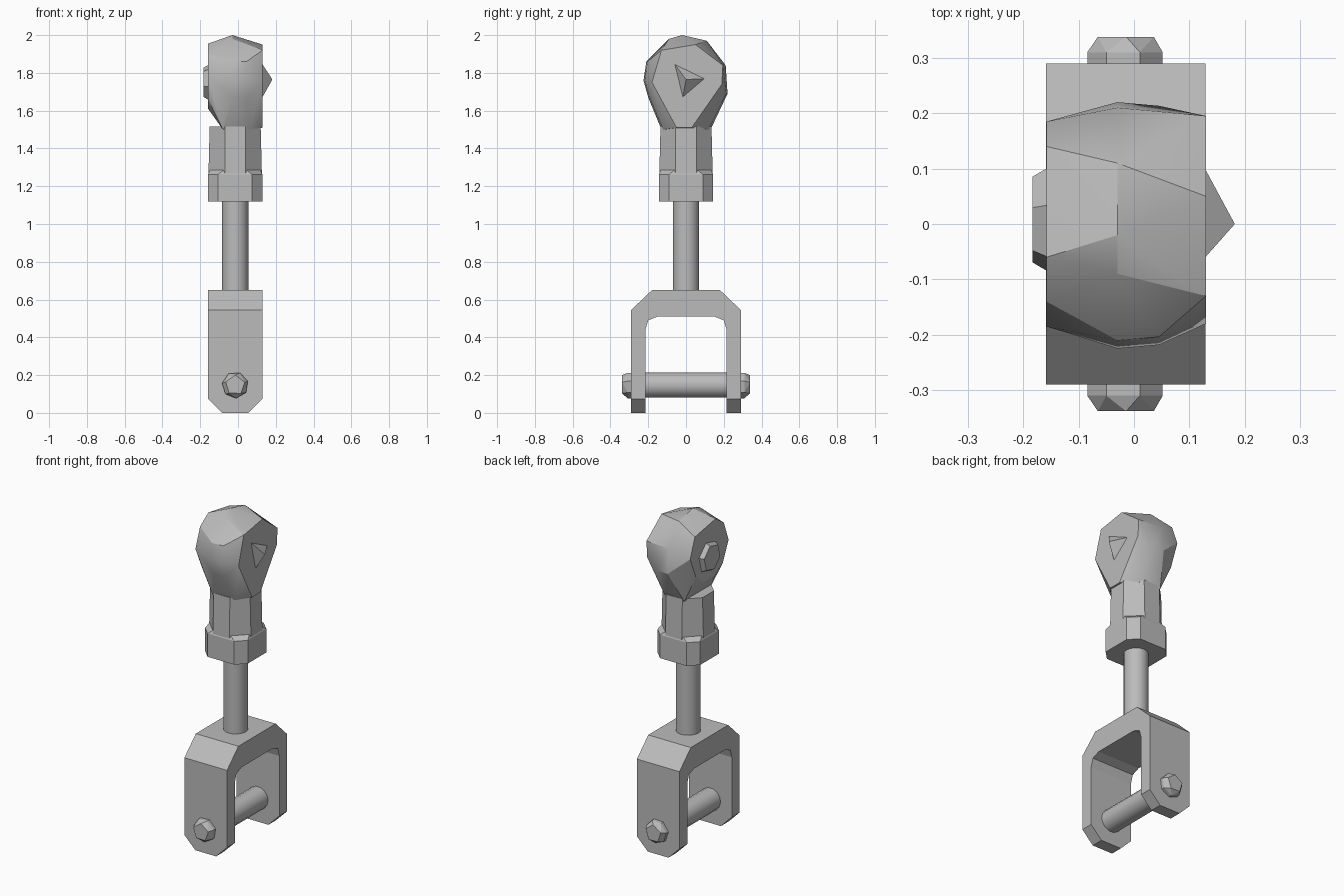
import bpy, bmesh, math
from mathutils import Vector, Matrix

if "Cube" in bpy.data.objects:
    bpy.data.objects.remove(bpy.data.objects["Cube"], do_unlink=True)

CX = -0.015  # shaft axis

metal = bpy.data.materials.new("grey_metal")
metal.use_nodes = True
GREY = (0.5, 0.5, 0.5, 1)
metal.diffuse_color = GREY
metal.node_tree.nodes["Principled BSDF"].inputs["Base Color"].default_value = GREY


def finish(name, bm, smooth=None):
    bmesh.ops.recalc_face_normals(bm, faces=bm.faces)
    mesh = bpy.data.meshes.new(name)
    bm.to_mesh(mesh)
    bm.free()
    mesh.materials.append(metal)
    ob = bpy.data.objects.new(name, mesh)
    bpy.context.collection.objects.link(ob)
    if smooth:
        bpy.ops.object.select_all(action="DESELECT")
        ob.select_set(True)
        bpy.context.view_layer.objects.active = ob
        bpy.ops.object.shade_smooth_by_angle(angle=math.radians(smooth))
    return ob


def hull(name, points, smooth=None):
    bm = bmesh.new()
    for p in points:
        bm.verts.new(p)
    res = bmesh.ops.convex_hull(bm, input=bm.verts)
    loose = {v for v in res["geom_interior"] + res["geom_unused"]
             if isinstance(v, bmesh.types.BMVert)}
    bmesh.ops.delete(bm, geom=list(loose), context="VERTS")
    bmesh.ops.dissolve_limit(bm, angle_limit=0.02, verts=bm.verts, edges=bm.edges)
    return finish(name, bm, smooth)


def circle(r, n, turn=0.0):
    return [(r * math.cos(math.tau * i / n + turn), r * math.sin(math.tau * i / n + turn))
            for i in range(n)]


def cut_corner_square(half, flat):
    return [(sx * a, sy * b) for a, b in ((half, flat), (flat, half))
            for sx in (-1, 1) for sy in (-1, 1)]


# Clevis fork: arch profile extruded across x, foot corners cut off
half = [(0.29, 0), (0.29, 0.545), (0.18, 0.65)]
inner = [(0.15, 0.51), (0.2, 0.49), (0.215, 0.44), (0.215, 0)]
profile = half + [(-y, z) for y, z in reversed(half)]
profile += [(-y, z) for y, z in reversed(inner)] + inner
bm = bmesh.new()
face = bm.faces.new([bm.verts.new((CX - 0.144, y, z)) for y, z in profile])
ext = bmesh.ops.extrude_face_region(bm, geom=[face])
bmesh.ops.translate(bm, vec=(0.288, 0, 0),
                    verts=[v for v in ext["geom"] if isinstance(v, bmesh.types.BMVert)])
for s in (-1, 1):
    cut = bmesh.ops.bisect_plane(bm, geom=bm.verts[:] + bm.edges[:] + bm.faces[:],
                                 plane_co=(CX + s * 0.07, 0, 0), plane_no=(s, 0, -1),
                                 clear_outer=True)
    edges = [e for e in cut["geom_cut"] if isinstance(e, bmesh.types.BMEdge)]
    bmesh.ops.holes_fill(bm, edges=edges, sides=0)
finish("clevis_fork", bm)

# Cross pin and its faceted ends
PZ = 0.147
hull("cross_pin", [(CX + a, y, PZ + b) for y in (-0.29, 0.29)
                   for a, b in circle(0.068, 14)], 40)
for s, name in ((-1, "front_pin_end"), (1, "back_pin_end")):
    rings = ((0.28, 0.07, 7), (0.31, 0.07, 7), (0.338, 0.053, 5))
    hull(name, [(CX + a, s * y, PZ + b) for y, r, n in rings for a, b in circle(r, n, 0.3)])

# Threaded rod
hull("rod", [(CX + a, b, z) for z in (0.64, 1.15) for a, b in circle(0.07, 16)], 40)

# Lock collar with sloped shoulders, and the socket body rising out of it
hull("collar", [(CX + a, b, z) for z, h, f in ((1.12, 0.144, 0.09), (1.262, 0.144, 0.09),
                                               (1.29, 0.132, 0.055))
                for a, b in cut_corner_square(h, f)])
hull("socket_body", [(CX + a, b, z) for z, h in ((1.2, 0.143), (1.515, 0.135))
                     for a, b in cut_corner_square(h, 0.055)])

# Eye head: broad disc with flat side faces, narrowing into the socket
right_ring = [(0.05, 1.95), (0.195, 1.84), (0.19, 1.74), (0.03, 1.51),
              (-0.05, 1.51), (-0.18, 1.75), (-0.13, 1.92)]
middle_ring = [(-0.02, 2.0), (0.11, 1.97), (0.21, 1.84), (0.22, 1.69), (0.13, 1.5),
               (-0.13, 1.5), (-0.2, 1.67), (-0.225, 1.76), (-0.21, 1.86), (-0.09, 1.98)]
left_ring = [(-0.06, 1.955), (0.14, 1.92), (0.185, 1.8), (0.13, 1.67), (0.05, 1.61),
             (-0.05, 1.61), (-0.13, 1.66), (-0.185, 1.78), (-0.14, 1.9)]
head = [(0.13, y, z) for y, z in right_ring] + [(-0.158, y, z) for y, z in left_ring]
head += [(-0.08 if z < 1.55 else -0.03, y, z) for y, z in middle_ring]
head += [(0.045, y * 0.97, z) for y, z in middle_ring if 1.55 < z < 1.95]
head += [(0.06, s * 0.12, 1.5) for s in (-1, 1)]
hull("eye_head", head, 24)

# Pointed stud on one side, faceted boss on the other
hull("pointed_stud", [(0.12, -0.07, 1.86), (0.12, 0.115, 1.77), (0.12, -0.02, 1.655),
                      (0.182, 0, 1.765)])
hull("side_boss", [(x, 0.008 + a, 1.75 + b) for x, r in ((-0.15, 0.1), (-0.183, 0.08))
                   for a, b in circle(r, 6, 0.25)])
